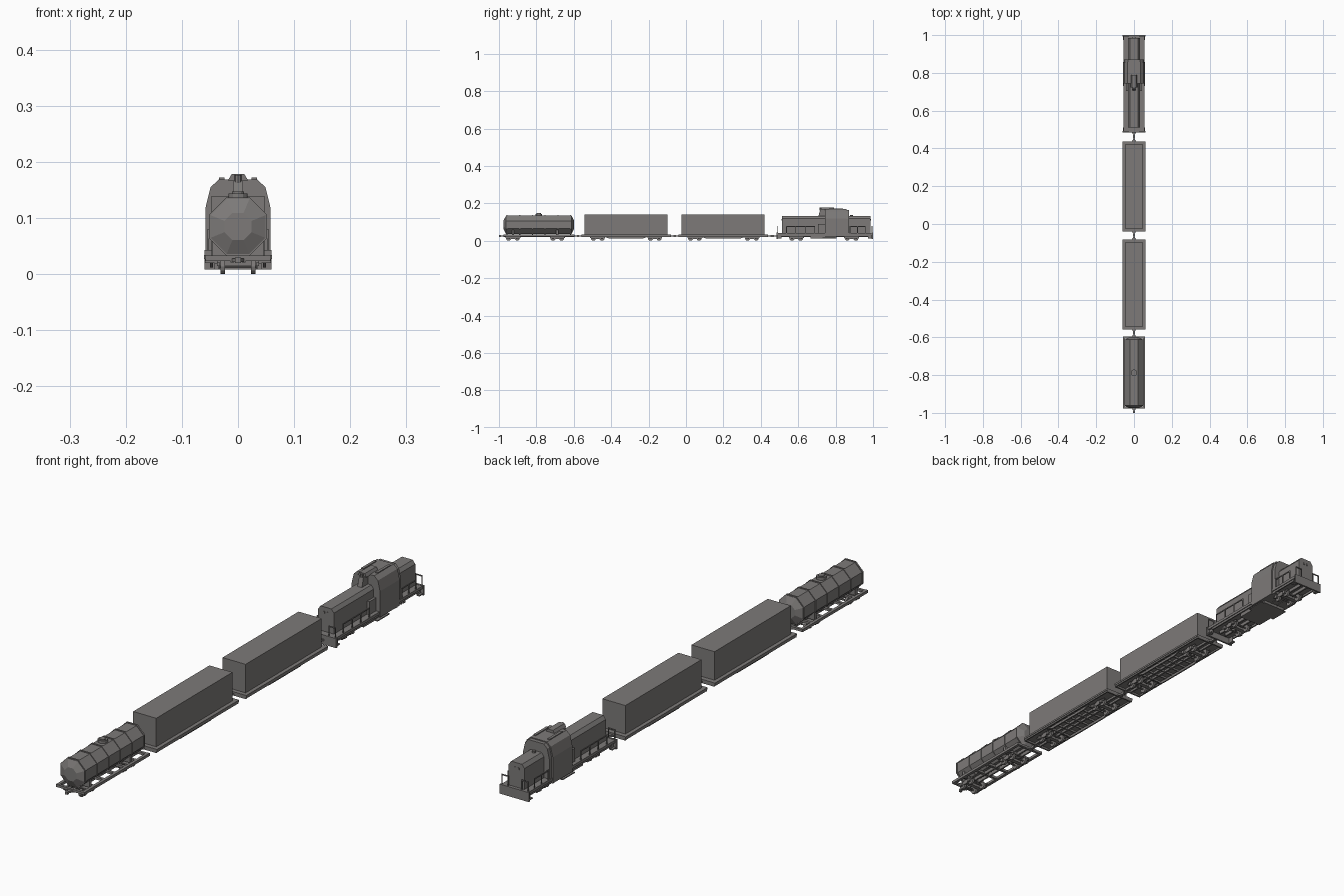
import bpy, bmesh
from math import pi, cos, sin
from mathutils import Matrix, Vector

old = bpy.data.objects.get("Cube")
if old:
    bpy.data.objects.remove(old, do_unlink=True)

grey = bpy.data.materials.new("warm_grey")
grey.use_nodes = True
colour = (0.205, 0.195, 0.19, 1)
grey.diffuse_color = colour
grey.node_tree.nodes["Principled BSDF"].inputs["Base Color"].default_value = colour


def finish(name, bm):
    bmesh.ops.recalc_face_normals(bm, faces=bm.faces[:])
    mesh = bpy.data.meshes.new(name)
    bm.to_mesh(mesh)
    bm.free()
    mesh.materials.append(grey)
    obj = bpy.data.objects.new(name, mesh)
    bpy.context.collection.objects.link(obj)
    return obj


def box(name, x, y, z):
    """Box from (low, high) ranges; a single x number means symmetric."""
    if not isinstance(x, tuple):
        x = (-x, x)
    bm = bmesh.new()
    bmesh.ops.create_cube(bm, size=1)
    for v in bm.verts:
        v.co = [r[0] if c < 0 else r[1] for c, r in zip(v.co, (x, y, z))]
    return finish(name, bm)


def pair(name, x0, x1, y, z):
    """Two mirrored boxes, left (+x) and right (-x)."""
    box("left_" + name, (x0, x1), y, z)
    box("right_" + name, (-x1, -x0), y, z)


def prism(name, points, low, high, axis="y"):
    """Extrude an outline: (x, z) along y, (y, z) along x, or (x, y) along z."""
    place = {"y": lambda a, b, t: (a, t, b), "x": lambda a, b, t: (t, a, b),
             "z": lambda a, b, t: (a, b, t)}[axis]
    bm = bmesh.new()
    rings = [[bm.verts.new(place(a, b, t)) for a, b in points] for t in (low, high)]
    for ring in rings:
        bm.faces.new(ring)
    n = len(points)
    for i in range(n):
        j = (i + 1) % n
        bm.faces.new((rings[0][i], rings[0][j], rings[1][j], rings[1][i]))
    return finish(name, bm)


def cylinder(name, centre, radius, depth, axis, sides=12):
    turn = Matrix.Rotation(pi / 2, 4, axis) if axis in "XY" else Matrix()
    bm = bmesh.new()
    bmesh.ops.create_cone(bm, cap_ends=True, segments=sides, radius1=radius,
                          radius2=radius, depth=depth,
                          matrix=Matrix.Translation(Vector(centre)) @ turn)
    return finish(name, bm)


def octagon_body(name, stations, z):
    """Eight-sided solid along y with a flat top; stations are (y, apothem)."""
    bm = bmesh.new()
    rings = []
    for y, r in stations:
        r /= cos(pi / 8)
        rings.append([bm.verts.new((r * cos(a), y, z + r * sin(a)))
                      for a in [pi / 8 + k * pi / 4 for k in range(8)]])
    for a, b in zip(rings, rings[1:]):
        for i in range(8):
            j = (i + 1) % 8
            bm.faces.new((a[i], a[j], b[j], b[i]))
    bm.faces.new(rings[0])
    bm.faces.new(rings[-1])
    return finish(name, bm)


def bogie(name, y):
    """Two axles with wheels, side frames and a bolster."""
    for dy in (-0.023, 0.023):
        cylinder(name + "_axle", (0, y + dy, 0.014), 0.003, 0.07, "Y", 6)
        for x in (-0.027, 0.027):
            cylinder(name + "_wheel", (x, y + dy, 0.014), 0.014, 0.008, "Y")
        pair(name + "_axle_box", 0.034, 0.042, (y + dy - 0.006, y + dy + 0.006), (0.008, 0.02))
    side = [(-0.04, 0.022), (-0.04, 0.015), (-0.016, 0.015), (-0.009, 0.008),
            (0.009, 0.008), (0.016, 0.015), (0.04, 0.015), (0.04, 0.022)]
    for x in (-0.037, 0.033):
        prism(name + "_side_frame", [(y + a, z) for a, z in side], x, x + 0.004, "x")
    box(name + "_bolster", 0.037, (y - 0.008, y + 0.008), (0.012, 0.025))


def coupling(name, y, d):
    """Tapered drawbar with a hook, pointing along y in direction d."""
    prism(name + "_drawbar", [(-0.011, y), (0.011, y), (0.003, y + d * 0.014),
                              (-0.003, y + d * 0.014)], 0.022, 0.028, "z")
    box(name + "_hook", 0.005, tuple(sorted((y + d * 0.014, y + d * 0.024))), (0.02, 0.03))


# Two box wagons
for tag, low, high in (("front_wagon", -0.559, -0.081), ("rear_wagon", -0.039, 0.438)):
    mid = (low + high) / 2
    box(tag + "_container", 0.047, (low + 0.016, high - 0.018), (0.034, 0.139))
    box(tag + "_deck", 0.061, (low, high), (0.027, 0.034))
    pair(tag + "_side_sill", 0.054, 0.059, (low + 0.006, high - 0.006), (0.021, 0.028))
    pair(tag + "_centre_sill", 0.008, 0.014, (low + 0.006, high - 0.006), (0.019, 0.028))
    belly = [(mid - 0.12, 0.022), (mid - 0.09, 0.012), (mid + 0.09, 0.012), (mid + 0.12, 0.022)]
    for x in (-0.05, 0.045):
        prism(tag + "_belly_girder", belly, x, x + 0.005, "x")
    for k in range(7):
        y = mid + (k - 3) * 0.036
        box(tag + "_cross_beam", 0.054, (y - 0.002, y + 0.002), (0.02, 0.028))
    for y, d in ((low, -1), (high, 1)):
        coupling(tag, y, d)
        box(tag + "_end_beam", 0.059, tuple(sorted((y, y - d * 0.006))), (0.02, 0.028))
    for y in (mid - 0.152, mid + 0.153):
        bogie(tag + "_bogie", y)

# Tank wagon
low, high = -0.976, -0.596
pair("tank_wagon_side_sill", 0.047, 0.058, (low, high), (0.024, 0.034))
pair("tank_wagon_centre_sill", 0.007, 0.013, (low, high), (0.021, 0.033))
for k in range(7):
    y = low + 0.005 + k * (high - low - 0.01) / 6
    box("tank_wagon_cross_beam", 0.05, (y - 0.005, y + 0.005), (0.024, 0.033))
for y, d in ((low, -1), (high, 1)):
    coupling("tank_wagon", y, d)
for y in (-0.925, -0.688):
    bogie("tank_wagon_bogie", y)
    prism("tank_saddle", [(-0.046, 0.032), (0.046, 0.032), (0.046, 0.058), (0.022, 0.036),
                          (-0.022, 0.036), (-0.046, 0.058)], y - 0.006, y + 0.006)
octagon_body("tank", [(-0.975, 0.024), (-0.962, 0.049), (-0.612, 0.049), (-0.599, 0.024)], 0.085)
for k in range(6):
    y = -0.957 + k * 0.068
    octagon_body("tank_band", [(y - 0.003, 0.0515), (y + 0.003, 0.0515)], 0.085)
cylinder("tank_hatch", (0, -0.787, 0.138), 0.017, 0.012, "Z")
cylinder("tank_hatch_lid", (0, -0.787, 0.145), 0.011, 0.004, "Z")

# Locomotive frame and running gear
box("locomotive_deck", 0.056, (0.488, 0.998), (0.032, 0.042))
pair("locomotive_sill", 0.048, 0.053, (0.51, 0.98), (0.024, 0.033))
pair("locomotive_centre_sill", 0.01, 0.016, (0.51, 0.98), (0.02, 0.033))
box("fuel_tank", 0.046, (0.665, 0.805), (0.012, 0.032))
pair("cab_step", 0.046, 0.058, (0.73, 0.80), (0.012, 0.016))
for y in (0.59, 0.885):
    bogie("locomotive_bogie", y)
for y, d in ((0.485, 1), (1.0, -1)):
    box("buffer_plate", 0.06, tuple(sorted((y, y + d * 0.007))), (0.008, 0.043))
    pair("corner_step", 0.045, 0.058, tuple(sorted((y, y + d * 0.026))), (0.011, 0.015))
    pair("corner_step_back", 0.045, 0.049, tuple(sorted((y, y + d * 0.026))), (0.011, 0.034))
coupling("locomotive", 0.485, -1)

# Engine hoods with bevelled roof edges
hood = [(-0.032, 0.04), (-0.032, 0.119), (-0.022, 0.132), (0.022, 0.132), (0.032, 0.119), (0.032, 0.04)]
prism("long_hood", hood, 0.512, 0.76)
prism("short_hood", hood, 0.85, 0.986)
for y in (0.512, 0.986):
    pair("headlight", 0.004, 0.011, (y - 0.002, y + 0.002), (0.108, 0.116))

# Driver's cab
half = [(0.058, 0.022), (0.058, 0.118), (0.049, 0.155), (0.034, 0.169)]
cab = half + [(-x, z) for x, z in reversed(half)]
prism("cab", cab, 0.744, 0.858)
prism("cab_rear_slope", [(x * 0.92, z * 0.98) for x, z in cab], 0.858, 0.872)
prism("roof_housing", [(-0.018, 0.167), (-0.011, 0.179), (0.011, 0.179), (0.018, 0.167)], 0.722, 0.79)
prism("exhaust_housing", [(0.75, 0.12), (0.708, 0.132), (0.718, 0.167), (0.75, 0.17)],
      -0.009, 0.009, "x")
pair("cab_front_panel", 0.033, 0.042, (0.705, 0.745), (0.04, 0.09))
cylinder("exhaust_stack", (0, 0.72, 0.17), 0.006, 0.014, "Z", 8)
cylinder("hood_vent", (0, 0.885, 0.134), 0.007, 0.008, "Z", 8)
pair("roof_block", 0.024, 0.034, (0.765, 0.84), (0.167, 0.172))

# Walkway railings
for y0, y1, posts in ((0.535, 0.69, 4), (0.875, 0.96, 3)):
    pair("side_rail", 0.052, 0.055, (y0, y1), (0.074, 0.078))
    for k in range(posts):
        y = y0 + k * (y1 - y0 - 0.004) / (posts - 1)
        pair("side_rail_post", 0.052, 0.055, (y, y + 0.004), (0.04, 0.076))
for y in (0.489, 0.993):
    pair("end_rail", 0.026, 0.055, (y, y + 0.003), (0.076, 0.08))
    for x in (0.026, 0.052):
        pair("end_rail_post", x, x + 0.003, (y, y + 0.003), (0.04, 0.078))
